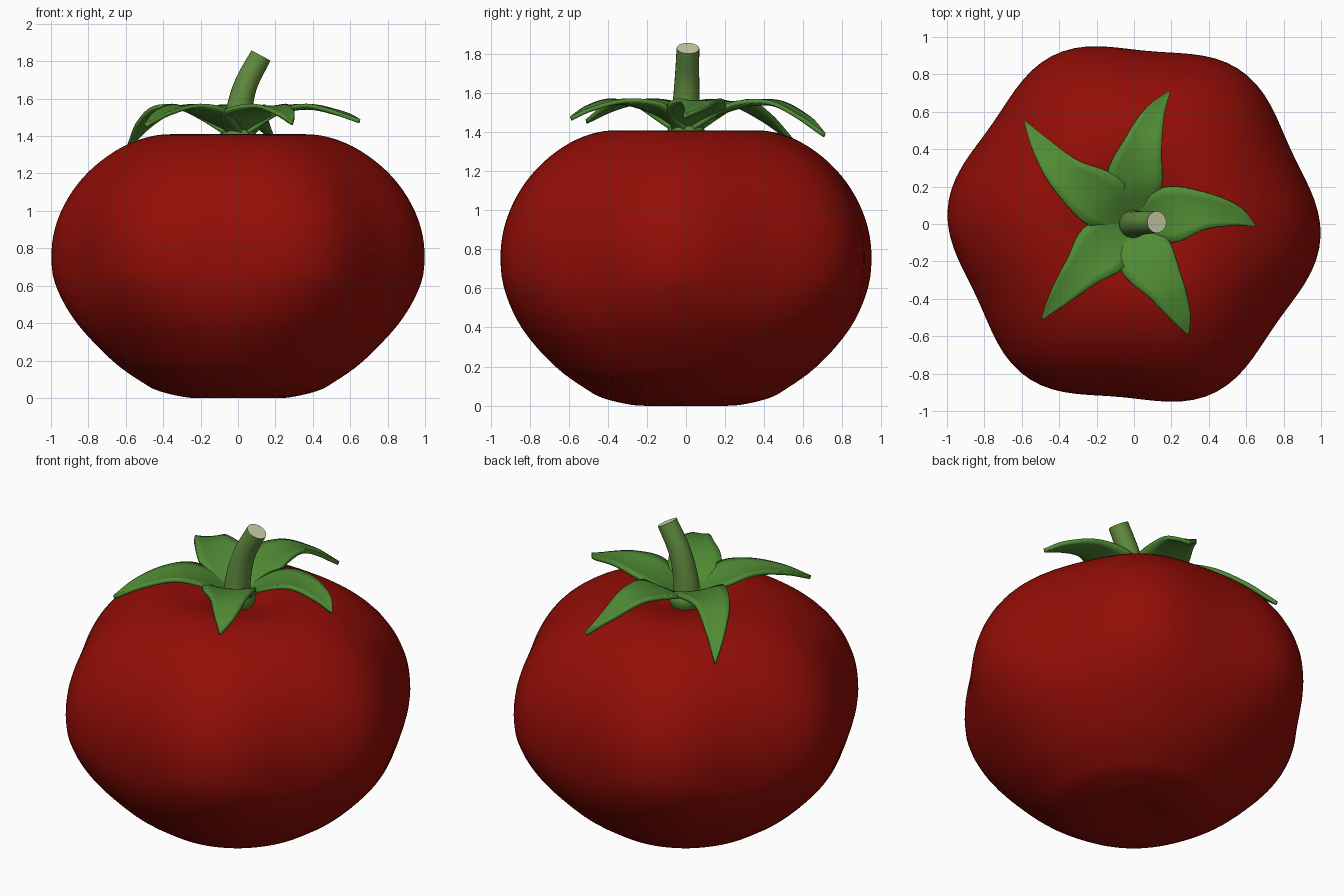
import bpy, bmesh
from math import sin, cos, pi, radians
from mathutils import Vector

if "Cube" in bpy.data.objects:
    bpy.data.objects.remove(bpy.data.objects["Cube"])


def material(name, rgb):
    m = bpy.data.materials.new(name)
    m.diffuse_color = (*rgb, 1)
    m.use_nodes = True
    m.node_tree.nodes["Principled BSDF"].inputs["Base Color"].default_value = m.diffuse_color
    return m


RED = material("tomato_red", (0.29, 0.004, 0.002))
GREEN = material("leaf_green", (0.08, 0.26, 0.035))
STEM = material("stem_green", (0.12, 0.26, 0.05))
CUT = material("stem_cut", (0.62, 0.65, 0.42))


def smooth_path(points, steps):
    """Catmull-Rom curve through the points."""
    p = [Vector(q) for q in points]
    p = [2 * p[0] - p[1]] + p + [2 * p[-1] - p[-2]]
    out = []
    for i in range(1, len(p) - 2):
        a, b, c, d = p[i - 1:i + 3]
        for k in range(steps):
            t = k / steps
            out.append(0.5 * (2 * b + (c - a) * t + (2 * a - 5 * b + 4 * c - d) * t * t
                              + (3 * b - a - 3 * c + d) * t ** 3))
    return out + [p[-2]]


def loft(name, rows, mat, closed=True, caps=False):
    """Skin consecutive rows of points."""
    bm = bmesh.new()
    vs = [[bm.verts.new(c) for c in row] for row in rows]
    n = len(rows[0])
    for a, b in zip(vs, vs[1:]):
        for i in range(n if closed else n - 1):
            j = (i + 1) % n
            bm.faces.new((a[i], a[j], b[j], b[i]))
    if caps:
        bm.faces.new(vs[0][::-1])
        bm.faces.new(vs[-1])
    bmesh.ops.remove_doubles(bm, verts=bm.verts, dist=1e-5)
    bmesh.ops.recalc_face_normals(bm, faces=bm.faces)
    me = bpy.data.meshes.new(name)
    bm.to_mesh(me)
    bm.free()
    me.materials.append(mat)
    ob = bpy.data.objects.new(name, me)
    bpy.context.collection.objects.link(ob)
    bpy.ops.object.select_all(action='DESELECT')
    ob.select_set(True)
    bpy.context.view_layer.objects.active = ob
    bpy.ops.object.shade_smooth_by_angle(angle=radians(40))
    return ob


# Fruit: revolved profile with a dimple at the stem; six lobes that fade out low down
profile = smooth_path([(0, 0.015, 0), (0.12, 0.008, 0), (0.25, 0, 0), (0.42, 0.035, 0),
                       (0.52, 0.085, 0), (0.685, 0.2, 0), (0.87, 0.39, 0), (0.97, 0.57, 0),
                       (1, 0.74, 0), (0.98, 0.91, 0), (0.91, 1.07, 0), (0.8, 1.21, 0),
                       (0.65, 1.325, 0), (0.5, 1.39, 0), (0.36, 1.41, 0), (0.22, 1.39, 0),
                       (0.1, 1.355, 0), (0, 1.34, 0)], 4)
rows = []
for q in profile:
    mean = 0.036 * min(1, q.x) ** 1.5
    amp = mean * max(0.15, min(1, (q.y - 0.2) / 0.45))
    row = []
    for i in range(96):
        a = 2 * pi * i / 96
        r = q.x * (1 - mean + amp * cos(6 * (a + radians(5))))
        row.append((r * cos(a), r * sin(a), q.y))
    rows.append(row)
loft("tomato_body", rows, RED)

# Sepals: tapered, arched leaves; each path runs from base to tip
sepals = [
    [(0.02, 0, 1.41), (0.19, 0.05, 1.52), (0.37, 0.07, 1.555), (0.54, 0.045, 1.52), (0.65, -0.01, 1.48)],
    [(0, 0.02, 1.41), (0.0, 0.22, 1.52), (0.05, 0.43, 1.55), (0.11, 0.59, 1.48), (0.19, 0.71, 1.385)],
    [(-0.02, 0.01, 1.41), (-0.17, 0.125, 1.52), (-0.36, 0.26, 1.55), (-0.49, 0.41, 1.47), (-0.585, 0.55, 1.35)],
    [(-0.02, -0.01, 1.41), (-0.16, -0.125, 1.52), (-0.28, -0.25, 1.555), (-0.4, -0.39, 1.52), (-0.495, -0.51, 1.455)],
    [(0.01, -0.02, 1.41), (0.06, -0.17, 1.52), (0.17, -0.34, 1.555), (0.25, -0.49, 1.52), (0.29, -0.59, 1.47)],
]
widths = smooth_path([(0.075, 0, 0), (0.15, 0, 0), (0.102, 0, 0), (0.056, 0, 0), (0.004, 0, 0)], 7)
for k, pts in enumerate(sepals):
    path = smooth_path(pts, 7)
    rows = []
    for i, c in enumerate(path):
        t = path[min(i + 1, len(path) - 1)] - path[max(i - 1, 0)]
        side = t.cross(Vector((0, 0, 1))).normalized()
        up = side.cross(t).normalized()
        w = widths[i].x
        rows.append([c + side * w * s + up * w * 0.1 * (s * s - 0.3)
                     for s in (-1, -0.67, -0.33, 0, 0.33, 0.67, 1)])
    ob = loft(f"sepal_{k + 1}", rows, GREEN, closed=False)
    mod = ob.modifiers.new("thickness", 'SOLIDIFY')
    mod.thickness = 0.022
    mod.offset = 0


def tube(name, path, radii, mat):
    """Round tube along a path in the xz plane."""
    rows = []
    for i, c in enumerate(path):
        t = (path[min(i + 1, len(path) - 1)] - path[max(i - 1, 0)]).normalized()
        u = Vector((0, 1, 0)).cross(t).normalized()
        v = t.cross(u)
        rows.append([c + radii[i] * (u * cos(2 * pi * j / 24) + v * sin(2 * pi * j / 24))
                     for j in range(24)])
    return loft(name, rows, mat, caps=True)


# Stem with a pale cut end
path = smooth_path([(-0.005, 0, 1.36), (0, 0, 1.5), (0.04, 0.005, 1.67), (0.122, 0.01, 1.83)], 6)
rad = [r.x for r in smooth_path([(0.08, 0, 0), (0.072, 0, 0), (0.063, 0, 0), (0.058, 0, 0)], 6)]
stem = tube("stem", path, rad, STEM)
stem.data.materials.append(CUT)
stem.data.polygons[-1].material_index = 1

# Calyx hub joining sepals to fruit
hub = [Vector((0, 0, z)) for z in (1.34, 1.37, 1.4, 1.425, 1.44)]
tube("calyx_hub", hub, [0.08, 0.095, 0.1, 0.09, 0.07], GREEN)
